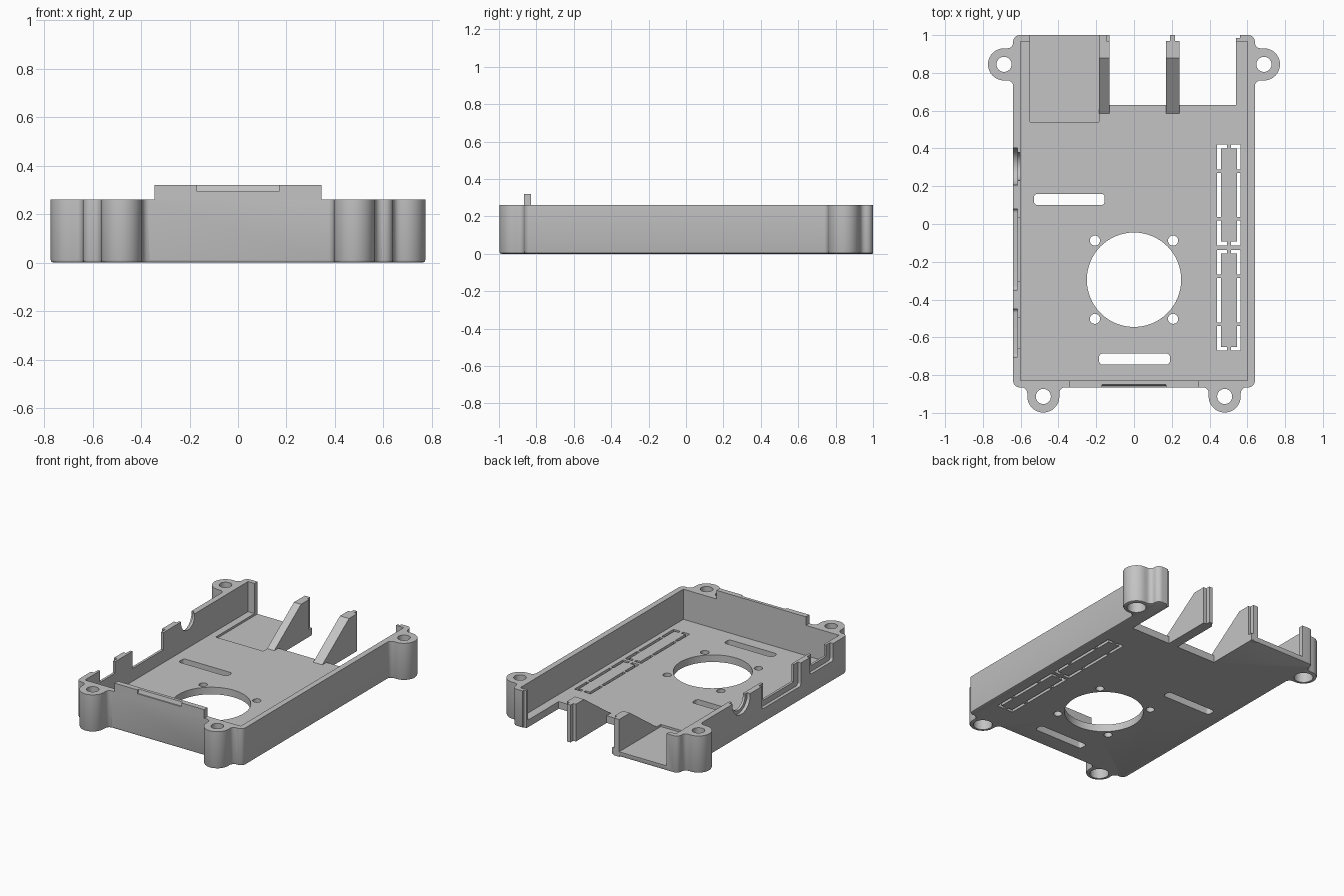
import bpy, bmesh, math
from mathutils import Vector

cube = bpy.data.objects.get("Cube")
if cube:
    bpy.data.objects.remove(cube, do_unlink=True)

grey = bpy.data.materials.new("plain grey")
grey.use_nodes = True
grey.diffuse_color = (0.55, 0.55, 0.55, 1)
grey.node_tree.nodes["Principled BSDF"].inputs["Base Color"].default_value = (0.55, 0.55, 0.55, 1)

FLOOR, TOP = 0.05, 0.26


def prism(name, pts, lo, hi, axis="z", chamfer=0):
    """Extrude a 2D outline along an axis (x: pts are y,z; z: pts are x,y)."""
    place = (lambda a, b, h: (h, a, b)) if axis == "x" else (lambda a, b, h: (a, b, h))
    bm = bmesh.new()
    base = bm.faces.new([bm.verts.new(place(a, b, lo)) for a, b in pts])
    ext = bmesh.ops.extrude_face_region(bm, geom=[base], use_keep_orig=True)
    move = Vector(place(0, 0, hi - lo))
    for v in ext["geom"]:
        if isinstance(v, bmesh.types.BMVert):
            v.co += move
    bmesh.ops.recalc_face_normals(bm, faces=bm.faces)
    if chamfer:
        low = [e for e in bm.edges if all(abs(v.co.z - lo) < 1e-5 for v in e.verts)]
        bmesh.ops.bevel(bm, geom=low, offset=chamfer, segments=2, profile=0.5, affect="EDGES")
    mesh = bpy.data.meshes.new(name)
    bm.to_mesh(mesh)
    bm.free()
    mesh.materials.append(grey)
    obj = bpy.data.objects.new(name, mesh)
    bpy.context.collection.objects.link(obj)
    return obj


def arc(cx, cy, r, start, end, n):
    return [(cx + r * math.cos(math.radians(start + (end - start) * i / n)),
             cy + r * math.sin(math.radians(start + (end - start) * i / n))) for i in range(n + 1)]


def circle(cx, cy, r, n=48):
    return arc(cx, cy, r, 0, 360, n)[:-1]


def rect(x0, x1, y0, y1, r=0):
    if not r:
        return [(x0, y0), (x1, y0), (x1, y1), (x0, y1)]
    return (arc(x1 - r, y0 + r, r, -90, 0, 6) + arc(x1 - r, y1 - r, r, 0, 90, 6)
            + arc(x0 + r, y1 - r, r, 90, 180, 6) + arc(x0 + r, y0 + r, r, 180, 270, 6))


def combine(target, other, operation="DIFFERENCE"):
    mod = target.modifiers.new("cut", "BOOLEAN")
    mod.operation, mod.solver, mod.object = operation, "EXACT", other
    bpy.context.view_layer.objects.active = target
    bpy.ops.object.modifier_apply(modifier=mod.name)
    bpy.data.objects.remove(other, do_unlink=True)


def cut(target, pts, lo=-0.1, hi=0.5, axis="z"):
    combine(target, prism("cutter", pts, lo, hi, axis))


# Tray block with rounded corners
tray = prism("case_tray", rect(-0.64, 0.64, -0.865, 1.0, 0.035), 0, TOP, chamfer=0.012)

# Screw lugs, flared where they meet the walls
R, OUT, FL = 0.085, 0.048, 0.03
lug = ([(-R - FL, -0.03)] + arc(-R - FL, FL, FL, -90, 0, 5)
       + arc(0, OUT, R, 180, 0, 20) + arc(R + FL, FL, FL, 180, 270, 5) + [(R + FL, -0.03)])
lug_centres = []
for s in (-1, 1):
    front = [(s * 0.48 + a, -0.865 - b) for a, b in lug]
    back = [(s * (0.64 + b), 0.845 + a) for a, b in lug]
    for pts in (front, back):
        combine(tray, prism("lug", pts, 0, TOP, chamfer=0.012), "UNION")
    lug_centres += [(s * 0.48, -0.865 - OUT), (s * (0.64 + OUT), 0.845)]

# Hollow interior, open back and shallow port recess
cut(tray, rect(-0.60, 0.60, -0.828, 0.967), FLOOR)
cut(tray, rect(-0.55, 0.54, 0.90, 1.1), FLOOR)
cut(tray, rect(-0.13, 0.54, 0.63, 1.1))
cut(tray, rect(-0.55, -0.184, 0.54, 1.1), 0.035)
cut(tray, rect(0.50, 0.56, 0.985, 1.1))

# Screw holes with wide counterbores underneath
for x, y in lug_centres:
    cut(tray, circle(x, y, 0.04, 24))
    cut(tray, circle(x, y, 0.06, 24), -0.1, 0.10)

# Fan opening and its screw holes
cut(tray, circle(0, -0.295, 0.25, 64))
for sx in (-1, 1):
    for sy in (-1, 1):
        cut(tray, circle(sx * 0.207, -0.295 + sy * 0.207, 0.027, 20))

# Rounded floor slots
cut(tray, rect(-0.53, -0.155, 0.10, 0.16, 0.02))
cut(tray, rect(-0.185, 0.19, -0.745, -0.685, 0.02))

# Side wall port openings, each with a wider recess outside
for y0, y1, z in ((-0.35, 0.08, 0.10), (-0.705, -0.45, 0.14)):
    cut(tray, rect(y0, y1, z, 0.5, 0.02), -0.7, -0.617, "x")
    cut(tray, rect(y0 + 0.045, y1 - 0.045, z + 0.04, 0.5), -0.7, -0.58, "x")
cut(tray, circle(0.305, 0.25, 0.098, 40), -0.7, -0.617, "x")
cut(tray, circle(0.305, 0.25, 0.075, 40), -0.7, -0.58, "x")

# Vent openings with floating slats held by thin bridges
for y0, y1 in ((-0.67, -0.137), (-0.113, 0.42)):
    cut(tray, rect(0.44, 0.565, y0, y1))
    prism("vent_slat", rect(0.46, 0.545, y0 + 0.02, y1 - 0.02), 0, FLOOR)
    for y in (y0 + 0.14, y1 - 0.14):
        for x in (0.44, 0.545):
            prism("vent_bridge", rect(x, x + 0.02, y - 0.009, y + 0.009), 0, FLOOR)
    for y in (y0, y1 - 0.02):
        prism("vent_bridge", rect(0.492, 0.513, y, y + 0.02), 0, FLOOR)

# Raised lip on the front wall with a card notch
lip = prism("front_lip", rect(-0.345, 0.345, -0.865, -0.828), TOP, 0.32)
cut(lip, [(-0.9, 0.293), (-0.857, 0.293), (-0.845, 0.34), (-0.9, 0.34)], -0.17, 0.17, "x")

# Sloped dividers at the open back, with narrow end tongues
side = [(0.6, 0), (0.97, 0), (0.97, TOP), (0.88, TOP), (0.585, FLOOR), (0.6, FLOOR - 0.01)]
for x0, x1, t0, t1 in ((-0.185, -0.13, -0.185, -0.145), (0.17, 0.24, 0.19, 0.218)):
    prism("back_divider", side, x0, x1, "x")
    prism("divider_tongue", rect(t0, t1, 0.97, 1.0), 0, TOP)

# Smooth the curved walls, keep corners crisp
bpy.ops.object.select_all(action="DESELECT")
for obj in bpy.context.scene.objects:
    if obj.type == "MESH":
        obj.select_set(True)
bpy.context.view_layer.objects.active = tray
bpy.ops.object.shade_smooth_by_angle(angle=math.radians(30))
